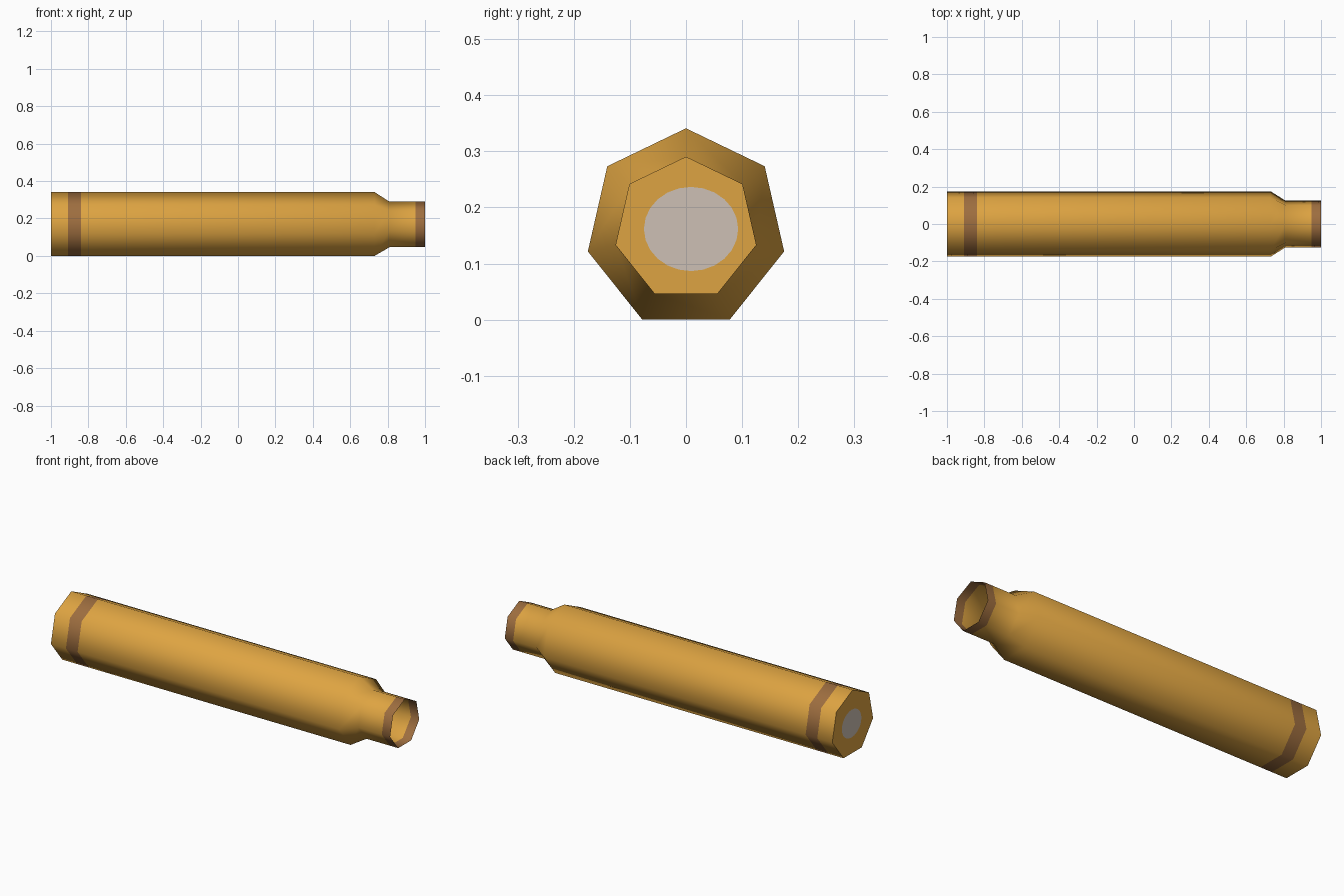
import bpy, bmesh, math

if "Cube" in bpy.data.objects:
    bpy.data.objects.remove(bpy.data.objects["Cube"])

SIDES = 7
AXIS_Z = 0.1616


def material(name, rgb):
    m = bpy.data.materials.new(name)
    m.diffuse_color = (*rgb, 1)
    m.use_nodes = True
    m.node_tree.nodes["Principled BSDF"].inputs["Base Color"].default_value = m.diffuse_color
    return m


BRASS, BROWN, GREY = 0, 1, 2
mats = [material("brass", (0.73, 0.37, 0.054)),
        material("brown_band", (0.34, 0.155, 0.05)),
        material("grey_primer", (0.61, 0.53, 0.46))]

bm = bmesh.new()


def ring(x, ry, rz, n, cy=0.0):
    """Closed ring of n vertices around the long axis, one corner up."""
    return [bm.verts.new((x, cy + ry * math.sin(2 * math.pi * i / n),
                          AXIS_Z + rz * math.cos(2 * math.pi * i / n)))
            for i in range(n)]


def loop_edges(vs):
    out = []
    for a, b in zip(vs, vs[1:] + vs[:1]):
        out.append(bm.edges.get((a, b)) or bm.edges.new((a, b)))
    return out


# Case wall: (x, radius, colour of the stretch that follows); mouth stays open
profile = [(-1.0, 0.1794, BRASS), (-0.91, 0.1794, BROWN), (-0.84, 0.1794, BRASS),
           (0.73, 0.1794, BRASS), (0.81, 0.128, BRASS), (0.95, 0.128, BROWN),
           (1.0, 0.128, None)]
rings = [ring(x, r, r, SIDES) for x, r, _ in profile]
for k in range(len(rings) - 1):
    a, b = rings[k], rings[k + 1]
    for i in range(SIDES):
        j = (i + 1) % SIDES
        f = bm.faces.new((a[i], a[j], b[j], b[i]))
        f.material_index = profile[k][2]

# Rear cap with the grey primer disc cut into it
disc = ring(-1.0, 0.084, 0.075, 24, cy=0.009)
edges = loop_edges(rings[0]) + loop_edges(disc)
bmesh.ops.triangle_fill(bm, edges=edges, use_beauty=True, normal=(-1, 0, 0))
inner = set(disc)
bmesh.ops.delete(bm, geom=[f for f in bm.faces if set(f.verts) <= inner],
                 context='FACES_ONLY')
bm.faces.new(disc).material_index = GREY

bmesh.ops.recalc_face_normals(bm, faces=bm.faces[:])
if sum(f.normal.dot(f.calc_center_median() - rings[0][0].co.lerp(rings[0][0].co, 0))
       for f in bm.faces if f.material_index == GREY) is None:
    pass
primer = next(f for f in bm.faces if f.material_index == GREY)
if primer.normal.x > 0:
    bmesh.ops.reverse_faces(bm, faces=bm.faces[:])

mesh = bpy.data.meshes.new("cartridge_case")
bm.to_mesh(mesh)
bm.free()
for m in mats:
    mesh.materials.append(m)
case = bpy.data.objects.new("cartridge_case", mesh)
bpy.context.collection.objects.link(case)

# Smooth around the wall, sharp at the rear cap
bpy.context.view_layer.objects.active = case
case.select_set(True)
bpy.ops.object.shade_smooth_by_angle(angle=math.radians(60))
